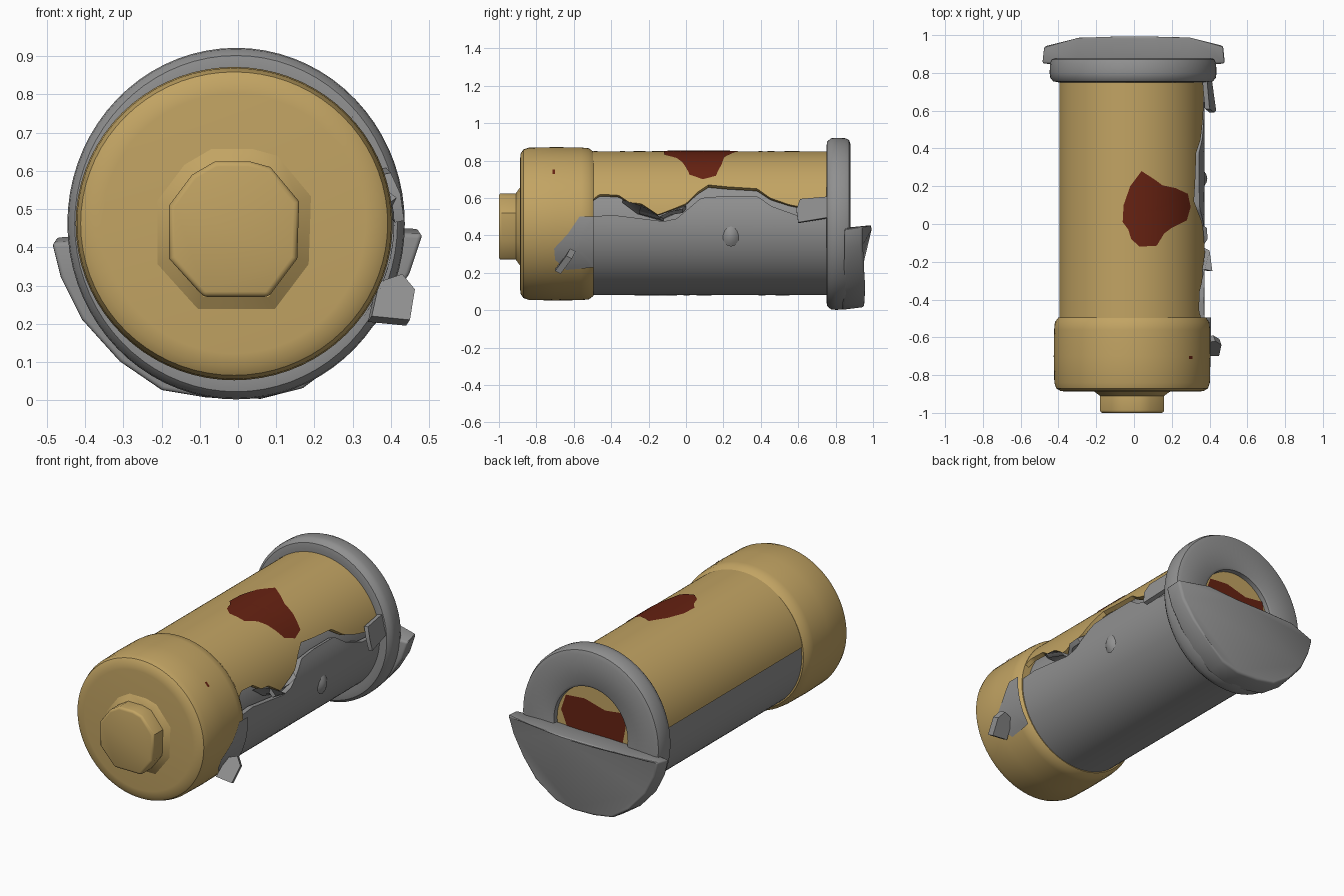
import bpy, bmesh, math
from mathutils import Vector

if "Cube" in bpy.data.objects:
    bpy.data.objects.remove(bpy.data.objects["Cube"])

def mat(name, c):
    m = bpy.data.materials.new(name)
    m.diffuse_color = (*c, 1)
    m.use_nodes = True
    m.node_tree.nodes["Principled BSDF"].inputs["Base Color"].default_value = m.diffuse_color
    return m

TAN = mat("tan_metal", (0.54, 0.37, 0.125))
GRAY = mat("gray_metal", (0.28, 0.28, 0.28))
RED = mat("rust_red", (0.135, 0.016, 0.006))
ZC = 0.462

def finish(name, bm, m, solid=0, bevel=0, angle=35):
    bmesh.ops.remove_doubles(bm, verts=bm.verts, dist=1e-5)
    me = bpy.data.meshes.new(name)
    bm.to_mesh(me)
    bm.free()
    me.materials.append(m)
    ob = bpy.data.objects.new(name, me)
    bpy.context.collection.objects.link(ob)
    bpy.ops.object.select_all(action='DESELECT')
    ob.select_set(True)
    bpy.context.view_layer.objects.active = ob
    if solid:
        s = ob.modifiers.new("thickness", 'SOLIDIFY')
        s.thickness, s.offset = solid, -1
        bpy.ops.object.modifier_apply(modifier=s.name)
    if bevel:
        b = ob.modifiers.new("bevel", 'BEVEL')
        b.width, b.segments, b.limit_method = bevel, 3, 'ANGLE'
        b.angle_limit = math.radians(45)
        bpy.ops.object.modifier_apply(modifier=b.name)
    bpy.ops.object.shade_smooth_by_angle(angle=math.radians(angle))
    return ob

def grid(name, rows, m, solid=0, wrap=False):
    bm = bmesh.new()
    vs = [[bm.verts.new(p) for p in r] for r in rows]
    n = len(rows[0])
    for a, b in zip(vs, vs[1:]):
        for j in range(n if wrap else n - 1):
            k = (j + 1) % n
            bm.faces.new((a[j], b[j], b[k], a[k]))
    return finish(name, bm, m, solid)

def revolve(name, prof, m, cx=0, sx=1, n=72):
    rows = [[(cx + sx * r * math.cos(t * math.tau / n), y, ZC + r * math.sin(t * math.tau / n))
             for t in range(n)] for y, r in prof]
    return grid(name, rows, m, wrap=True)

def lerp(table, y):
    for (a, p), (b, q) in zip(table, table[1:]):
        if y <= b:
            return p + (q - p) * max(0, (y - a) / (b - a))
    return table[-1][1]

def half_shell(name, y0, y1, r, cx, start, end, m, solid, n=100, seg=48):
    rows = []
    for i in range(n + 1):
        y = y0 + (y1 - y0) * i / n
        a, b = start(y, r), end(y, r)
        rows.append([(cx + r * math.cos(a + (b - a) * j / seg), y,
                      ZC + r * math.sin(a + (b - a) * j / seg)) for j in range(seg + 1)])
    return grid(name, rows, m, solid)

def patch(name, pts, place, facing, m, rings=7, sub=4):
    fine = []
    for (a, b), (c, d) in zip(pts, pts[1:] + pts[:1]):
        fine += [(a + (c - a) * k / sub, b + (d - b) * k / sub) for k in range(sub)]
    cu = sum(p[0] for p in pts) / len(pts)
    cv = sum(p[1] for p in pts) / len(pts)
    bm = bmesh.new()
    loops = [[bm.verts.new(place(cu + (u - cu) * k / rings, cv + (v - cv) * k / rings))
              for u, v in fine] for k in range(1, rings + 1)]
    c, n = bm.verts.new(place(cu, cv)), len(fine)
    for j in range(n):
        k = (j + 1) % n
        bm.faces.new((c, loops[0][j], loops[0][k]))
        for a, b in zip(loops, loops[1:]):
            bm.faces.new((a[j], b[j], b[k], a[k]))
    bm.normal_update()
    if sum(f.normal.dot(Vector(facing)) for f in bm.faces) < 0:
        bmesh.ops.reverse_faces(bm, faces=bm.faces)
    return finish(name, bm, m)

def loft(name, outline_a, outline_b, m, bevel=0):
    bm = bmesh.new()
    a = [bm.verts.new(p) for p in outline_a]
    b = [bm.verts.new(p) for p in outline_b]
    bm.faces.new(a)
    bm.faces.new(b[::-1])
    for j in range(len(a)):
        k = (j + 1) % len(a)
        bm.faces.new((a[j], b[j], b[k], a[k]))
    bmesh.ops.recalc_face_normals(bm, faces=bm.faces)
    return finish(name, bm, m, bevel=bevel)

# torn edges on the right side, as (y, z)
TAN_EDGE = [(-.60, .48), (-.57, .50), (-.49, .60), (-.46, .62), (-.36, .615), (-.30, .575), (-.24, .57),
            (-.15, .51), (-.06, .545), (0, .57), (.06, .63), (.12, .67), (.22, .66), (.38, .65),
            (.45, .60), (.55, .565), (.62, .55), (.80, .55)]
GRAY_EDGE = [(-.60, .49), (-.40, .51), (-.12, .475), (-.05, .49), (.08, .60), (.20, .61), (.38, .61),
             (.46, .555), (.60, .505), (.82, .49)]
edge_angle = lambda tab, y, r: math.asin((lerp(tab, y) - ZC) / r)
left_angle = lambda y, r: math.pi - math.asin((.52 - ZC) / r)

# casing: tan upper skin, gray lower shell, gray core behind the tear
half_shell("upper_skin", -.56, .80, .388, -.010, lambda y, r: edge_angle(TAN_EDGE, y, r),
           left_angle, TAN, .025)
half_shell("lower_shell", -.58, .84, .382, -.008, lambda y, r: left_angle(y, r) - .04,
           lambda y, r: math.tau + edge_angle(GRAY_EDGE, y, r), GRAY, .03)
revolve("inner_core", [(-.6, 0), (-.6, .345), (.78, .345), (.78, 0)], GRAY, -.01)

# front cap and its plug
revolve("front_cap", [(-.885, 0), (-.888, .34), (-.884, .375), (-.87, .397), (-.84, .407), (-.70, .410),
                      (-.56, .408), (-.52, .404), (-.495, .386), (-.495, .33)], TAN, -.01, 1.012)
plug = [(-.18, .37), (-.09, .27), (.08, .27), (.155, .37), (.16, .52), (.085, .61), (.03, .625),
        (-.06, .625), (-.12, .59), (-.18, .51)]
loft("plug", [(x, -1, z) for x, z in plug], [(x, -.87, z) for x, z in plug], TAN, .014)
flare = lambda s, y: [(-.01 + (x + .01) * s, y, .447 + (z - .447) * s) for x, z in plug]
loft("plug_base", flare(1.0, -.91), flare(1.22, -.882), TAN)

# rear ring with recessed centre
revolve("rear_ring", [(.76, .34), (.75, .41), (.755, .44), (.775, .457), (.80, .46), (.85, .458),
                      (.872, .448), (.88, .425), (.88, .26), (.872, .245), (.82, .24)], GRAY, -.005, .96)
revolve("rear_recess", [(.78, .25), (.845, .25), (.845, 0)], TAN, -.005, .96)

# bent half-disc plate at the back
half = [(-.488, .412), (-.465, .32), (-.41, .21), (-.31, .10), (-.20, .025), (-.08, .005), (.06, .002),
        (.17, .03), (.29, .12), (.38, .22), (.45, .33), (.485, .435), (.30, .44), (.10, .43),
        (-.10, .43), (-.30, .425)]
loft("bent_plate", [(x, .83 + .04 * abs(x), z) for x, z in half],
     [(x * .98, .995 - .14 * max(0, abs(x) - .3) / .2 * .4 - .10 * (.44 - z), z + .015) for x, z in half],
     GRAY, .012)

# rust patches
on_top = lambda r: lambda x, y: (x, y, ZC + math.sqrt(r * r - (x + .01) ** 2))
patch("rust_top", [(.04, .28), (.11, .235), (.15, .205), (.22, .19), (.285, .16), (.30, .09), (.28, .02),
                   (.20, -.02), (.16, -.05), (.12, -.115), (.03, -.12), (-.015, -.08), (-.03, -.03),
                   (-.06, .01), (-.055, .10), (-.02, .20)], on_top(.391), (0, 0, 1), RED)
patch("rust_rear", [(-.20, .60), (-.08, .585), (.05, .62), (.17, .61), (.20, .52), (.15, .40),
                    (-.12, .36), (-.19, .42), (-.21, .52)], lambda x, z: (x, .849, z), (0, 1, 0), RED)
patch("rust_spot", [(.29, -.715), (.31, -.715), (.31, -.70), (.29, -.70)],
      on_top(.417), (1, 0, 1), RED, 2, 1)

# gray area exposed where the cap is torn on the right
patch("cap_tear", [(-.495, .50), (-.57, .50), (-.63, .41), (-.705, .33), (-.70, .27), (-.64, .215),
                   (-.53, .225), (-.495, .23)],
      lambda y, z: (-.01 + 1.012 * math.sqrt(.414 ** 2 - (z - ZC) ** 2), y, z), (1, 0, 0), GRAY)

# loose curled scraps along the tear
def scrap(name, pts, d):
    loft(name, pts, [tuple(Vector(p) + Vector(d)) for p in pts], GRAY)

scrap("scrap_front", [(.35, -.70, .22), (.45, -.70, .21), (.463, -.64, .29), (.43, -.62, .33),
                      (.37, -.63, .31)], (-.01, .03, -.015))
scrap("scrap_rear", [(.385, .78, .61), (.41, .78, .50), (.435, .60, .47), (.425, .59, .54),
                     (.40, .61, .595)], (-.025, 0, -.005))
scrap("scrap_mid", [(.35, -.34, .59), (.375, -.24, .56), (.415, -.25, .53), (.40, -.14, .50),
                    (.36, -.12, .49), (.36, -.26, .53)], (-.02, 0, -.015))
scrap("scrap_small", [(.35, -.14, .50), (.39, -.08, .53), (.385, -.02, .54), (.35, 0, .56)],
      (-.02, 0, -.02))

# small dent bump on the right side of the lower shell
ring = [(.24 + .045 * math.cos(a * math.tau / 12), .40 + .06 * math.sin(a * math.tau / 12)) for a in range(12)]
patch("dent_bump", ring, lambda y, z: (.366 + .022 * max(0, 1 - ((y - .24) / .045) ** 2 - ((z - .40) / .06) ** 2),
                                       y, z), (1, 0, 0), GRAY, 4, 1)
